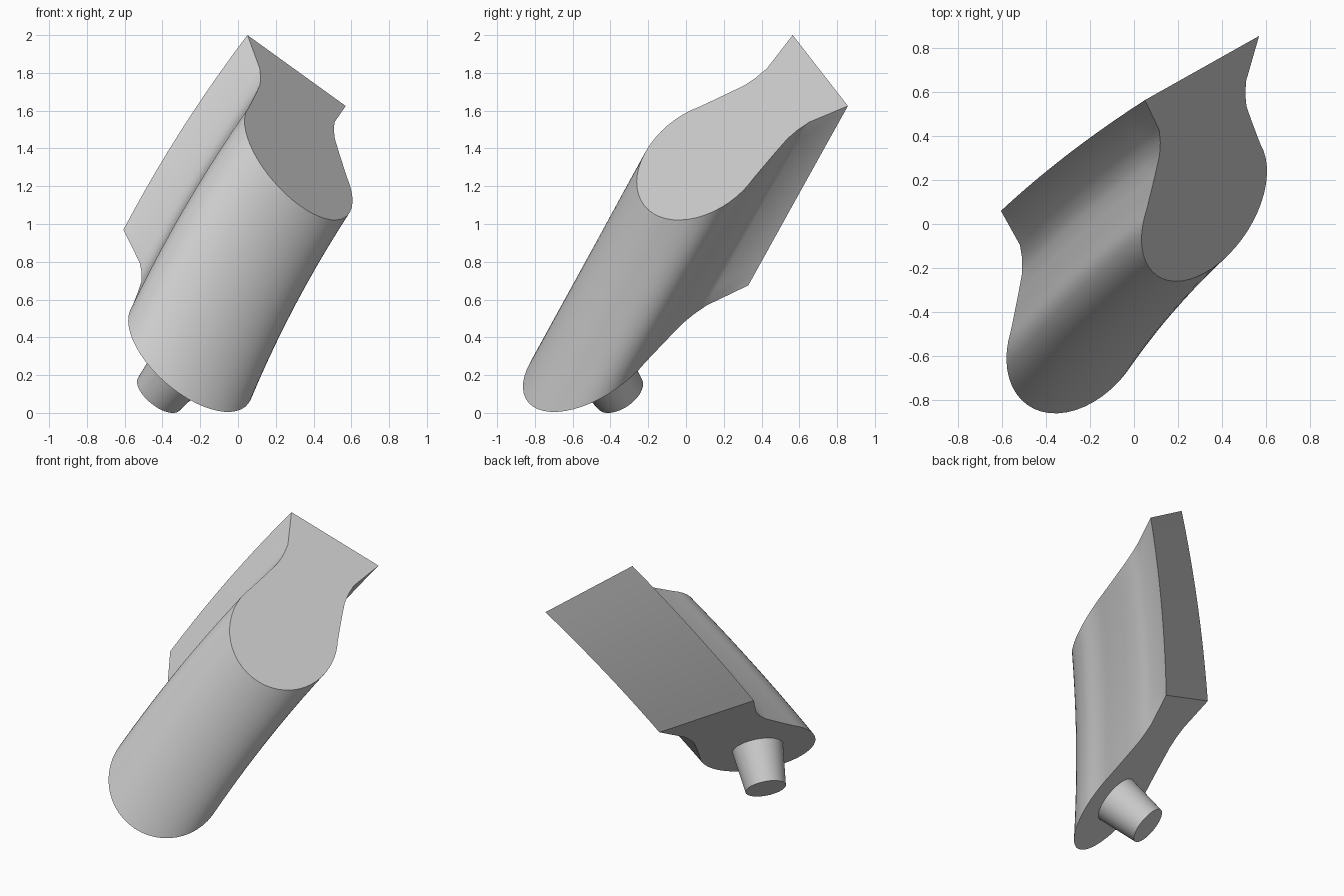
import bpy, bmesh, math
from mathutils import Vector

if "Cube" in bpy.data.objects:
    bpy.data.objects.remove(bpy.data.objects["Cube"])

grey = bpy.data.materials.new("light_grey")
grey.diffuse_color = (0.6, 0.6, 0.6, 1)
grey.use_nodes = True
grey.node_tree.nodes["Principled BSDF"].inputs["Base Color"].default_value = grey.diffuse_color

# Frames of the two slanted end faces: mid of the flat back edge, width axis, depth axis
TOP = (Vector((0.31, 0.711, 1.8125)), Vector((0.739, 0.415, -0.533)), Vector((0.013, -0.7945, -0.608)))
LOW = (Vector((-0.308, 0.195, 0.8225)), Vector((0.848, 0.3835, -0.419)), Vector((0.071, -0.875, -0.656)))
BOW = Vector((-0.87, 0.22, 0.44)) * 0.026
CENTRE, RADIUS = 0.787, 0.387


def place(frame, p, q):
    return frame[0] + frame[1] * p + frame[2] * q


def inward(frame):
    return frame[1].cross(frame[2]).normalized()


def finish(name, bm):
    bmesh.ops.recalc_face_normals(bm, faces=bm.faces)
    mesh = bpy.data.meshes.new(name)
    bm.to_mesh(mesh)
    bm.free()
    obj = bpy.data.objects.new(name, mesh)
    mesh.materials.append(grey)
    bpy.context.collection.objects.link(obj)
    return obj


def activate(obj):
    bpy.ops.object.select_all(action='DESELECT')
    obj.select_set(True)
    bpy.context.view_layer.objects.active = obj


def tapered_pin(name, start, axis, length, r1, r2):
    bm = bmesh.new()
    bmesh.ops.create_cone(bm, cap_ends=True, segments=48, radius1=r1, radius2=r2, depth=length)
    bmesh.ops.translate(bm, verts=bm.verts, vec=(0, 0, length / 2))
    turn = Vector((0, 0, 1)).rotation_difference(axis)
    for v in bm.verts:
        v.co = start + turn @ v.co
    return finish(name, bm)


# Keyhole-shaped profile: flat back, pinched neck, round lobe
neck = [(0.352, 0), (0.268, 0.215), (0.262, 0.29), (0.268, 0.36), (0.298, 0.46), (0.325, 0.545)]
lobe = [(RADIUS * math.cos(a), CENTRE + RADIUS * math.sin(a))
        for a in (math.radians(-25 + 230 * i / 32) for i in range(33))]
profile = neck + lobe + [(-p, q) for p, q in reversed(neck)]

# Gently bowed body lofted between the end faces
bm = bmesh.new()
rings = []
STEPS = 10
for i in range(STEPS + 1):
    t = i / STEPS
    rings.append([bm.verts.new(place(TOP, p, q).lerp(place(LOW, p, q), t) + BOW * 4 * t * (1 - t))
                  for p, q in profile])
n = len(profile)
for a, b in zip(rings, rings[1:]):
    for j in range(n):
        k = (j + 1) % n
        bm.faces.new((a[j], a[k], b[k], b[j]))
bm.faces.new(rings[0])
bm.faces.new(rings[-1])
body = finish("link_body", bm)

# Blind tapered socket in the upper end
axis = inward(TOP)
cutter = tapered_pin("socket_cutter", place(TOP, 0, 0.775) - axis * 0.04, axis, 0.34, 0.182, 0.142)
cutter.hide_render = True
activate(body)
cut = body.modifiers.new("socket", 'BOOLEAN')
cut.operation = 'DIFFERENCE'
cut.solver = 'EXACT'
cut.object = cutter
bpy.ops.object.modifier_apply(modifier=cut.name)
bpy.data.objects.remove(cutter)

# Tapered peg on the lower end
axis = inward(LOW)
peg = tapered_pin("peg", place(LOW, 0, 0.785) - axis * 0.02, axis, 0.32, 0.178, 0.14)

for obj in (body, peg):
    activate(obj)
    bpy.ops.object.shade_smooth_by_angle(angle=math.radians(30))
